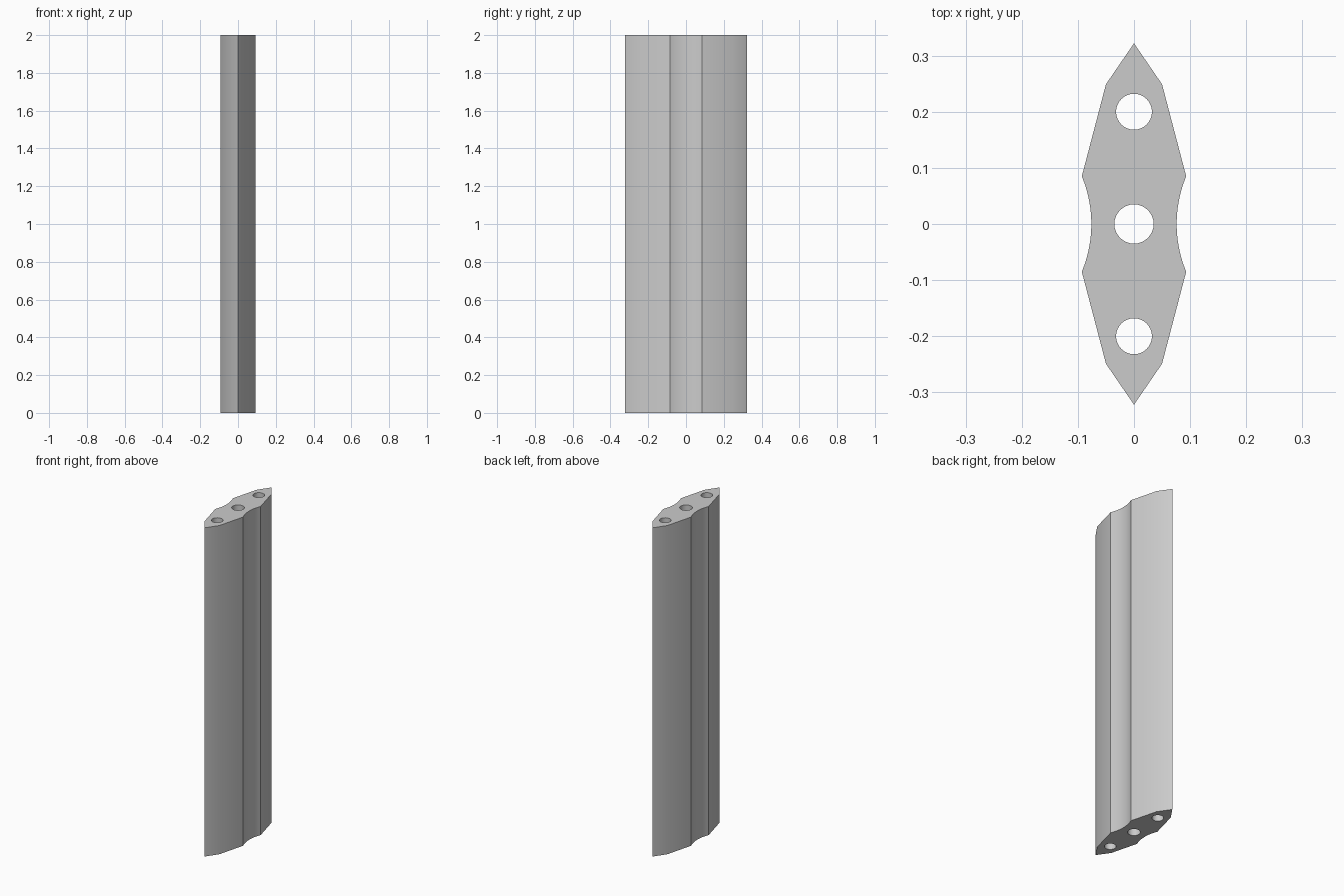
import bpy, bmesh, math

old = bpy.data.objects.get("Cube")
if old:
    bpy.data.objects.remove(old, do_unlink=True)

HEIGHT = 2.0

# Single plain grey material
grey = bpy.data.materials.new("light grey")
grey.use_nodes = True
colour = (0.6, 0.6, 0.6, 1)
grey.diffuse_color = colour
grey.node_tree.nodes["Principled BSDF"].inputs["Base Color"].default_value = colour


def arc(cx, cy, radius, start, end, steps):
    """Points along an arc, both ends included."""
    angles = [start + (end - start) * i / steps for i in range(steps + 1)]
    return [(cx + radius * math.cos(a), cy + radius * math.sin(a)) for a in angles]


def add_loop(bm, points):
    """Closed ring of edges on the ground plane."""
    verts = [bm.verts.new((x, y, 0)) for x, y in points]
    return [bm.edges.new((v, verts[i - 1])) for i, v in enumerate(verts)]


# Half outline: pointed tip, shoulder, then the scooped waist
tip, shoulder, corner, waist = (0, -0.322), (0.05, -0.249), (0.093, -0.085), 0.076
sag = corner[0] - waist
radius = (corner[1] ** 2 + sag ** 2) / (2 * sag)
half = math.asin(-corner[1] / radius)
scoop = arc(waist + radius, 0, radius, math.pi + half, math.pi - half, 16)
side = [tip, shoulder] + scoop + [(shoulder[0], -shoulder[1])]
outline = side + [(-x, -y) for x, y in side]

# Cross-section with three round through-holes, extruded to full height
bm = bmesh.new()
edges = add_loop(bm, outline)
for y, r in ((-0.2, 0.032), (0, 0.035), (0.2, 0.032)):
    edges += add_loop(bm, arc(0, y, r, 0, math.tau, 32)[:-1])
bmesh.ops.triangle_fill(bm, use_beauty=True, edges=edges, normal=(0, 0, 1))
top = bmesh.ops.extrude_face_region(bm, geom=bm.faces[:], use_keep_orig=True)["geom"]
bmesh.ops.translate(bm, vec=(0, 0, HEIGHT),
                    verts=[g for g in top if isinstance(g, bmesh.types.BMVert)])
bmesh.ops.recalc_face_normals(bm, faces=bm.faces[:])

mesh = bpy.data.meshes.new("extruded_bar")
bm.to_mesh(mesh)
bm.free()
mesh.materials.append(grey)
bar = bpy.data.objects.new("extruded_bar", mesh)
bpy.context.collection.objects.link(bar)

# Soft shading over shallow bends, crisp corners elsewhere
bpy.ops.object.select_all(action="DESELECT")
bar.select_set(True)
bpy.context.view_layer.objects.active = bar
bpy.ops.object.shade_smooth_by_angle(angle=math.radians(30))
